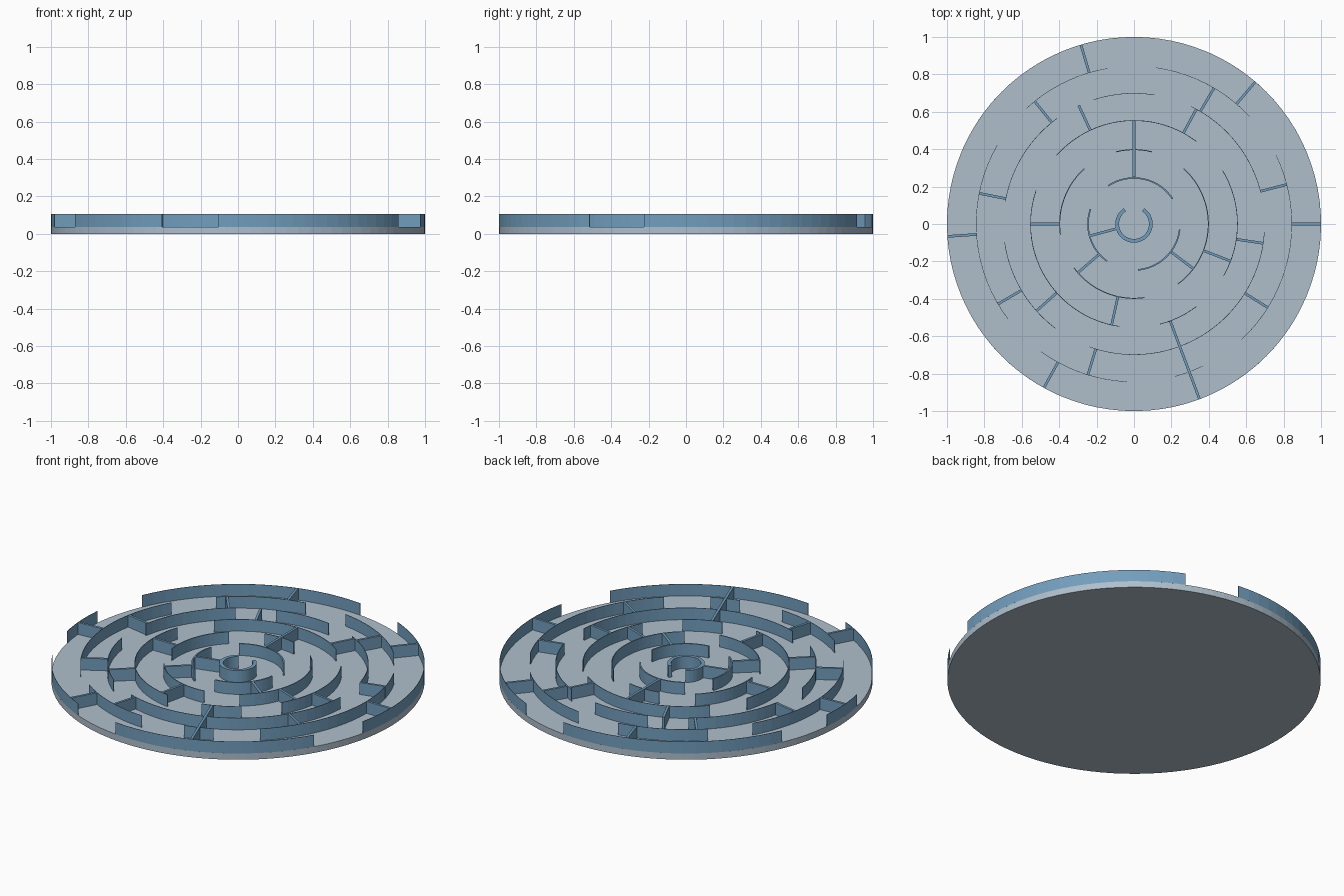
import bpy, bmesh
from math import radians, cos, sin, ceil

if "Cube" in bpy.data.objects:
    bpy.data.objects.remove(bpy.data.objects["Cube"], do_unlink=True)

FLOOR, TOP = 0.037, 0.107
RADIAL_THICKNESS = 0.014


def material(name, rgb):
    m = bpy.data.materials.new(name)
    m.use_nodes = True
    m.diffuse_color = (*rgb, 1)
    m.node_tree.nodes["Principled BSDF"].inputs["Base Color"].default_value = (*rgb, 1)
    return m


pale = material("pale grey blue", (0.43, 0.52, 0.60))
blue = material("steel blue", (0.17, 0.34, 0.51))


def finish(name, bm, mat):
    bmesh.ops.recalc_face_normals(bm, faces=bm.faces)
    me = bpy.data.meshes.new(name)
    bm.to_mesh(me)
    bm.free()
    me.materials.append(mat)
    ob = bpy.data.objects.new(name, me)
    bpy.context.collection.objects.link(ob)
    return ob


def add_arc(bm, r_in, r_out, start, end):
    """Curved wall as a swept rectangle between two angles in degrees."""
    steps = max(2, ceil((end - start) / 4))
    previous = first = None
    for i in range(steps + 1):
        a = radians(start + (end - start) * i / steps)
        ring = [bm.verts.new((r * cos(a), r * sin(a), z))
                for r, z in ((r_in, FLOOR), (r_out, FLOOR), (r_out, TOP), (r_in, TOP))]
        if previous:
            for k in range(4):
                n = (k + 1) % 4
                bm.faces.new((previous[k], previous[n], ring[n], ring[k]))
        else:
            first = ring
        previous = ring
    bm.faces.new(first)
    bm.faces.new(previous[::-1])


def add_radial(bm, angle, r_in, r_out):
    """Straight wall pointing away from the centre."""
    a = radians(angle)
    c, s, h = cos(a), sin(a), RADIAL_THICKNESS / 2
    rows = [[bm.verts.new((r * c - t * s, r * s + t * c, z))
             for r, t in ((r_in, -h), (r_out, -h), (r_out, h), (r_in, h))]
            for z in (FLOOR, TOP)]
    bm.faces.new(rows[0][::-1])
    bm.faces.new(rows[1])
    for k in range(4):
        n = (k + 1) % 4
        bm.faces.new((rows[0][k], rows[0][n], rows[1][n], rows[1][k]))


# Round floor plate
bm = bmesh.new()
bmesh.ops.create_cone(bm, cap_ends=True, segments=96, radius1=1, radius2=1, depth=FLOOR)
bmesh.ops.translate(bm, verts=bm.verts, vec=(0, 0, FLOOR / 2))
finish("floor_plate", bm, pale)

# Curved walls: outer radius and the angle spans that stand
rings = {
    "centre_ring": (0.10, [(123, 417)]),
    "second_ring": (0.25, [(33, 124), (161, 234), (275, 353)]),
    "third_ring": (0.40, [(76, 104), (132, 188), (216, 278), (306, 408)]),
    "fourth_ring": (0.555, [(53, 138.5), (161, 262), (284.5, 307), (330, 391)]),
    "fifth_ring": (0.70, [(81, 108), (126, 170), (188, 233), (250, 356.5), (374.5, 424)]),
    "sixth_ring": (0.845, [(43, 82), (99.5, 133), (150, 217), (234, 267.5),
                           (285, 296), (313, 386)]),
    "outer_ring": (1.0, [(84, 156), (174, 191.5), (209.5, 246), (264, 329), (347, 426)]),
}
for name, (radius, spans) in rings.items():
    bm = bmesh.new()
    thickness = 0.002 / radius
    for start, end in spans:
        add_arc(bm, radius - thickness, radius, start, end)
    ob = finish(name, bm, blue)
    bpy.ops.object.select_all(action="DESELECT")
    ob.select_set(True)
    bpy.context.view_layer.objects.active = ob
    bpy.ops.object.shade_smooth_by_angle(angle=radians(2))

# Straight walls: inner radius, outer radius and angles
radials = [
    (0.845, 0.998, (0, 49.5, 106.5, 183.8, 241.2)),
    (0.698, 0.845, (14.5, 59.5, 129, 168.8, 210.5, 253, 328)),
    (0.555, 0.70, (61.5, 115, 221.7, 351.5)),
    (0.40, 0.555, (180, 257.5, 339)),
    (0.25, 0.40, (221, 323)),
    (0.098, 0.25, (195,)),
    (0.25, 0.555, (90,)),
    (0.555, 0.998, (290.5,)),
]
bm = bmesh.new()
for r_in, r_out, angles in radials:
    for angle in angles:
        add_radial(bm, angle, r_in, r_out)
finish("straight_walls", bm, blue)
